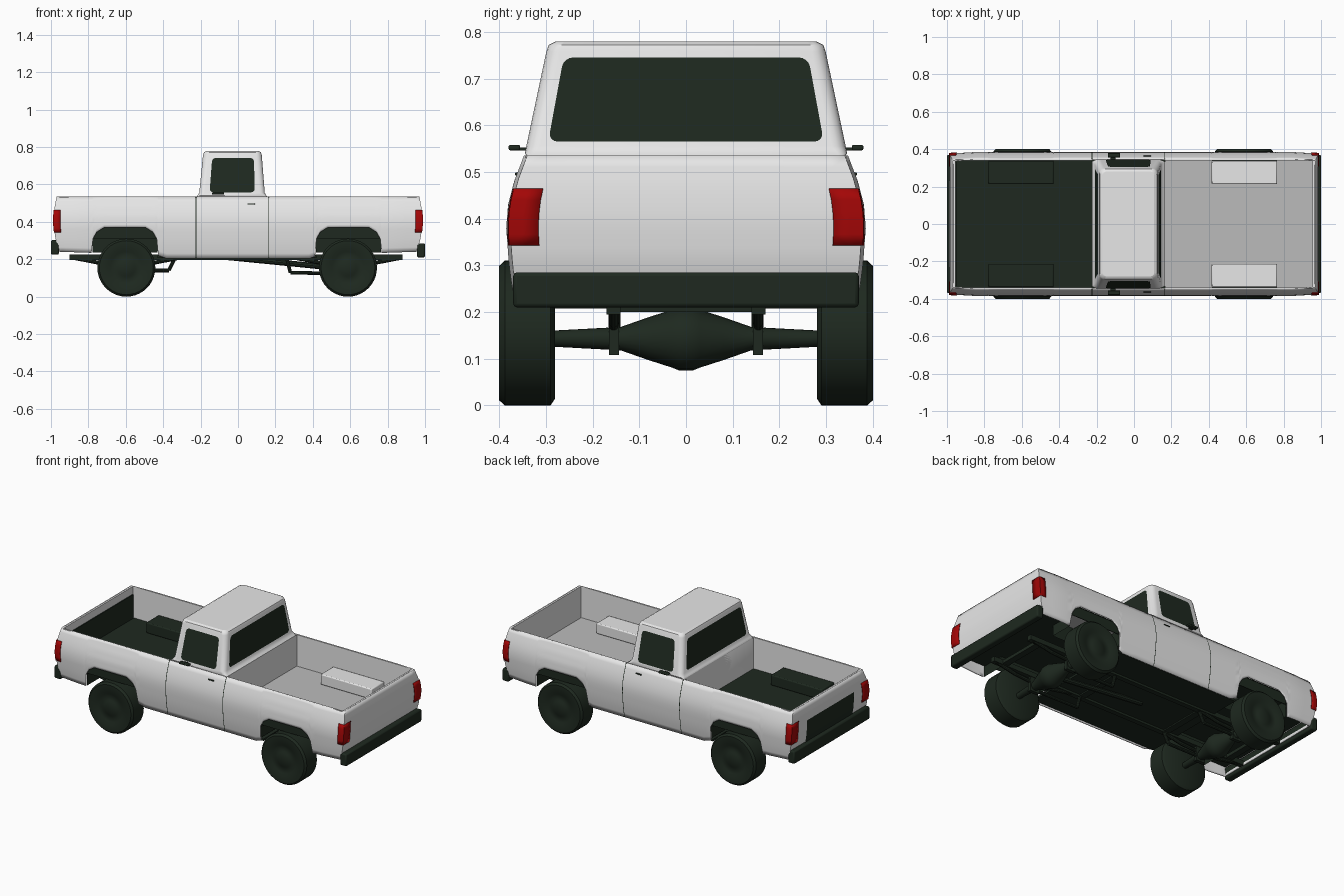
import bpy, bmesh, math
from mathutils import Vector

if "Cube" in bpy.data.objects:
    bpy.data.objects.remove(bpy.data.objects["Cube"])


def material(name, rgb):
    m = bpy.data.materials.new(name)
    m.diffuse_color = (*rgb, 1)
    m.use_nodes = True
    m.node_tree.nodes["Principled BSDF"].inputs["Base Color"].default_value = m.diffuse_color
    return m


WHITE = material("white paint", (0.8, 0.8, 0.8))
DARK = material("dark trim", (0.013, 0.022, 0.014))
RED = material("red lamp", (0.37, 0.002, 0.002))
GREY = material("bed grey", (0.5, 0.5, 0.5))


def make(name, verts, faces, mat, smooth=35, thick=0, bevel=0):
    me = bpy.data.meshes.new(name)
    me.from_pydata([tuple(v) for v in verts], [], faces)
    bm = bmesh.new()
    bm.from_mesh(me)
    bmesh.ops.remove_doubles(bm, verts=bm.verts, dist=1e-5)
    bmesh.ops.recalc_face_normals(bm, faces=bm.faces)
    bm.to_mesh(me)
    bm.free()
    me.materials.append(mat)
    ob = bpy.data.objects.new(name, me)
    bpy.context.collection.objects.link(ob)
    if thick:
        s = ob.modifiers.new("thickness", 'SOLIDIFY')
        s.thickness = thick
    if bevel:
        b = ob.modifiers.new("bevel", 'BEVEL')
        b.width, b.segments = bevel, 2
    bpy.ops.object.select_all(action='DESELECT')
    ob.select_set(True)
    bpy.context.view_layer.objects.active = ob
    bpy.ops.object.shade_smooth_by_angle(angle=math.radians(smooth))
    return ob


def grid(name, cols, mat, closed=False, **kw):
    n, r = len(cols), len(cols[0])
    faces = [(i * r + k, (i + 1) % n * r + k, (i + 1) % n * r + k + 1, i * r + k + 1)
             for i in range(n if closed else n - 1) for k in range(r - 1)]
    return make(name, [p for c in cols for p in c], faces, mat, **kw)


def box(name, x, y, z, mat, skip=(), **kw):
    v = [(a, b, c) for a in x for b in y for c in z]
    f = {'-x': (0, 1, 3, 2), '+x': (4, 6, 7, 5), '-y': (0, 4, 5, 1),
         '+y': (2, 3, 7, 6), '-z': (0, 2, 6, 4), '+z': (1, 5, 7, 3)}
    return make(name, v, [f[k] for k in f if k not in skip], mat, **kw)


def lathe(name, prof, x, z, mat, n=32):
    cols = [[(x + r * math.cos(a), y, z + r * math.sin(a)) for y, r in prof]
            for a in [2 * math.pi * i / n for i in range(n)]]
    return grid(name, cols, mat, closed=True)


def bar(name, p, q, r, mat, n=10):
    p, q = Vector(p), Vector(q)
    rot = (q - p).to_track_quat('Z', 'Y')
    ring = [rot @ Vector((r * math.cos(2 * math.pi * i / n), r * math.sin(2 * math.pi * i / n), 0)) for i in range(n)]
    return grid(name, [[p, p + d, q + d, q] for d in ring], mat, closed=True)


def interp(pts, z):
    if z <= pts[0][0]:
        return pts[0][1]
    for (a, u), (b, v) in zip(pts, pts[1:]):
        if z <= b:
            return u + (v - u) * (z - a) / (b - a)
    return pts[-1][1]


# Body surface: half width and end position by height, lower edge by length
WIDTH = [(.2, .362), (.25, .372), (.3, .379), (.38, .385), (.43, .381), (.48, .368), (.535, .347)]
END = [(.22, .945), (.27, .965), (.32, .978), (.4, .986), (.47, .982), (.535, .97)]
ARCHES = (-.605, .59)
TOP = .535


def side_point(x, z, s, off=0):
    a = abs(x)
    y = (interp(WIDTH, z) + off) * (1 - .02 * max(0, (a - .85) / .135))
    shift = (interp(END, z) - .985 + off) * max(0, (a - .8) / .185)
    return (x + (shift if x > 0 else -shift), s * y, z)


def end_point(sx, f, z, off=0):
    return (sx * (interp(END, z) + off), f * (interp(WIDTH, z) + off) * .98, z)


def lower_edge(x):
    d = min(abs(x - c) for c in ARCHES)
    if d < .172:
        return interp([(.11, .37), (.15, .345), (.17, .31)], d)
    return interp([(.38, .203), (.44, .225), (.985, .24)], abs(x))


xs = [-.985, -.97, -.94, -.9, -.85, -.8, -.4, -.38, -.3, -.225, -.1, 0, .1, .165, .3, .38, .4, .8, .85, .9, .94, .97, .985]
for c in ARCHES:
    xs += [c + s * d for s in (-1, 1) for d in (.178, .17, .16, .15, .13, .11, .05)]
xs.sort()
ZN = 12


def rows(zb):
    return [zb + (TOP - zb) * k / ZN for k in range(ZN + 1)]


fr = [-.9, -.6, -.3, 0, .3, .6, .9]
shell = [[side_point(x, z, -1) for z in rows(lower_edge(x))] for x in xs]
shell += [[end_point(1, f, z) for z in rows(.24)] for f in fr]
shell += [[side_point(x, z, 1) for z in rows(lower_edge(x))] for x in reversed(xs)]
shell += [[end_point(-1, -f, z) for z in rows(.24)] for f in fr]
grid("body_shell", shell, WHITE, closed=True, thick=.005)

# Cab: lofted rounded rectangles (height, back x, front x, half width, corner radius)
CAB = [(.3, -.225, .165, .336, .01), (.53, -.225, .165, .338, .01), (.54, -.217, .152, .345, .02),
       (.555, -.207, .143, .342, .03), (.758, -.187, .127, .299, .03), (.772, -.182, .122, .294, .03), (.779, -.168, .108, .28, .02)]
loops = []
for z, x0, x1, w, r in CAB:
    loops.append([(cx + r * math.cos(a), cy + r * math.sin(a), z)
                  for cx, cy, a0 in ((x1 - r, w - r, 0), (x0 + r, w - r, 90), (x0 + r, r - w, 180), (x1 - r, r - w, 270))
                  for a in [math.radians(a0 + 22.5 * k) for k in range(5)]])
grid("cab", list(zip(*loops)), WHITE, closed=True, smooth=40)
make("cab_roof", loops[-1], [list(range(20))], WHITE)


# Windows: rounded plates lying on the cab walls
def rounded(u0, u1, t0, t1, z0, z1, r=.02):
    out = []
    for cu, cz, a0 in ((1, 1, 0), (0, 1, 90), (0, 0, 180), (1, 0, 270)):
        for k in range(5):
            a = math.radians(a0 + 22.5 * k)
            z = (z1 - r if cz else z0 + r) + r * math.sin(a)
            f = (z - z0) / (z1 - z0)
            edge = (u1 + (t1 - u1) * f - r) if cu else (u0 + (t0 - u0) * f + r)
            out.append((edge + r * math.cos(a), z))
    return out


def wall(z, a, b):
    return a + (b - a) * (z - .555) / .203


for s, side in ((-1, "right"), (1, "left")):
    pts = rounded(-.152, .09, -.138, .085, .558, .742)
    make(side + "_door_window", [(u, s * (wall(z, .342, .299) + .003), z) for u, z in pts], [list(range(20))], DARK)
for s, a, b in ((1, .143, .127), (-1, .207, .187)):
    pts = rounded(-.295, .295, -.262, .262, .565, .745)
    make("end_window", [(s * (wall(z, a, b) + .003), u, z) for u, z in pts], [list(range(20))], DARK)

# Load beds: liner walls, floors and wheel tubs
FLOOR = .34
for x0, x1, mat, c in ((-.955, -.225, DARK, ARCHES[0]), (.165, .955, GREY, ARCHES[1])):
    box("bed_walls", (x0, x1), (-.339, .339), (FLOOR, .534), WHITE, skip=('+z', '-z'))
    box("bed_floor", (x0, x1), (-.339, .339), (FLOOR - .004, FLOOR), mat)
    box("bed_underside", (x0, x1), (-.22, .22), (.3, .305), DARK)
    for s in (-1, 1):
        y = sorted((s * .213, s * .338))
        box("wheel_tub", (c - .175, c + .175), y, (FLOOR, .405), DARK if c < 0 else WHITE, bevel=.006)
        outer = '+y' if s > 0 else '-y'
        box("wheel_well", (c - .174, c + .174), sorted((s * .22, s * .366)), (.235, .375), DARK, skip=('-z', outer))
        box("arch_lining", (c - .173, c + .173), sorted((s * .36, s * .364)), (.312, .38), DARK)
        for a, b in ((x0, c - .175), (c + .175, x1)):
            box("side_underside", (a, b), sorted((s * .22, s * .36)), (.3, .305), DARK)
    # Bed rim between liner and outer skin
    w, o, e0, e1 = .339, .345, x0, x1
    for s in (-1, 1):
        box("bed_rim", (x0, x1), sorted((s * w, s * o)), (.53, .534), WHITE)
    xe = x0 if c < 0 else x1
    box("end_rim", sorted((xe, math.copysign(.968, xe))), (-.338, .338), (.53, .534), WHITE)
box("dark_inner_gate", (-.954, -.949), (-.332, .332), (FLOOR, .488), DARK)
gate_z = [.3, .335, .37, .405, .44]
grid("dark_outer_gate", [[(-interp(END, z) - .004, y, z) for z in gate_z] for y in (-.23, .23)], DARK)
box("cab_underside", (-.43, .42), (-.35, .35), (.208, .22), DARK)

# Lamps wrapping the four corners
lz = [.342 + .0245 * k for k in range(6)]
for sx in (-1, 1):
    for s in (-1, 1):
        cols = [[side_point(sx * x, z, s, .004) for z in lz] for x in (.947, .965, .985)]
        cols += [[end_point(sx, s * f, z, .004) for z in lz] for f in (.92, .83)]
        grid("corner_lamp", cols, RED, thick=.003)

# Bumpers
box("rear_bumper", (.957, 1.0), (-.37, .37), (.21, .285), DARK, bevel=.008)
box("front_bumper", (-1.0, -.957), (-.37, .37), (.225, .303), DARK, bevel=.008)

# Door seams, handles and mirrors
for s in (-1, 1):
    for x in (-.225, .165):
        sz = [.207 + .0328 * k for k in range(11)]
        grid("door_seam", [[side_point(x + d, z, s, .0015) for z in sz] for d in (-.002, .002)], DARK)
    box("door_handle", (.05, .09), sorted((s * .355, s * .366)), (.492, .499), DARK, bevel=.002)
    box("side_mirror", (-.14, -.075), sorted((s * .355, s * .38)), (.546, .558), DARK, bevel=.004)
    box("mirror_arm", (-.125, -.1), sorted((s * .335, s * .36)), (.546, .552), DARK)

# Wheels
tyre = [(.28, 0), (.28, .14), (.29, .155), (.388, .155), (.4, .144), (.4, .1), (.392, .085),
        (.392, .05), (.397, .042), (.397, 0)]
for c, x in (("front", -.597), ("rear", .588)):
    for s in (-1, 1):
        lathe(c + "_wheel", [(s * y, r) for y, r in tyre], x, .155, DARK, 40)
    # Axle with differential, springs
    half = [(.29, .017), (.14, .025), (.08, .046), (.03, .062), (.015, .068)]
    lathe(c + "_axle", [(-y, r) for y, r in half] + [(y, r) for y, r in reversed(half)], x, .143, DARK, 20)
    for s in (-1, 1):
        box("spring_clamp", (x - .03, x + .03), sorted((s * .143, s * .165)), (.108, .2), DARK)
        leaf = [(x - .27, .205), (x - .13, .178), (x, .17), (x + .13, .178), (x + .27, .205)]
        for p, q in zip(leaf, leaf[1:]):
            bar("leaf_spring", (p[0], s * .155, p[1]), (q[0], s * .155, q[1]), .011, DARK)

# Chassis rails, driveshaft and suspension rods
for s in (-1, 1):
    box("chassis_rail", (-.9, .88), sorted((s * .14, s * .17)), (.195, .225), DARK)
    bar("drag_link", (-.58, s * .15, .14), (-.37, s * .15, .14), .01, DARK)
    bar("drag_link_end", (-.37, s * .15, .14), (-.335, s * .15, .21), .01, DARK)
    bar("trailing_arm", (.28, s * .15, .128), (.56, s * .15, .124), .01, DARK)
    bar("arm_hanger", (.28, s * .15, .128), (.26, s * .15, .21), .01, DARK)
for x in (-.8, -.35, .25, .8):
    box("cross_member", (x - .02, x + .02), (-.15, .15), (.2, .22), DARK)
bar("driveshaft", (-.05, 0, .21), (.56, 0, .15), .016, DARK)
